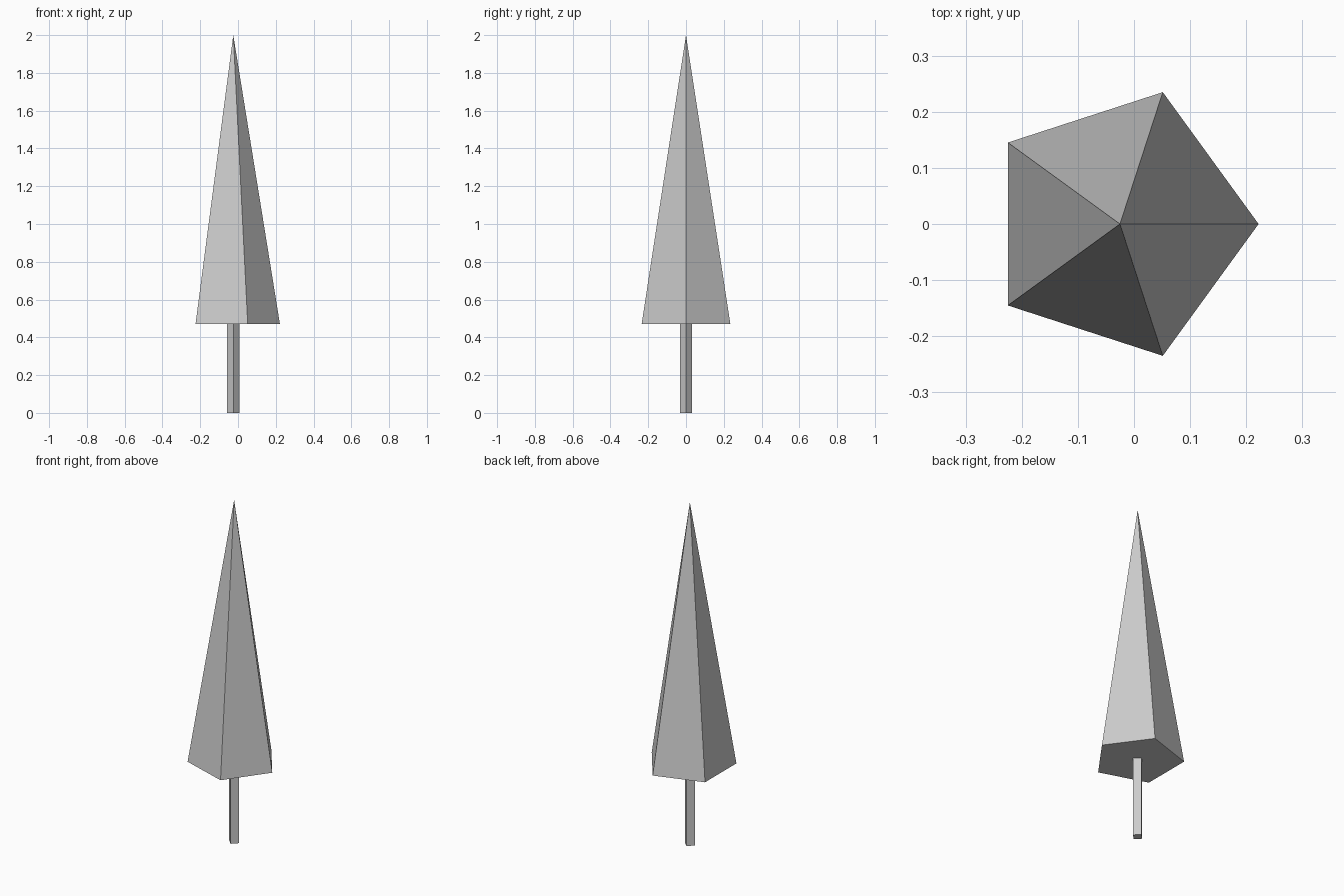
import bpy

if "Cube" in bpy.data.objects:
    bpy.data.objects.remove(bpy.data.objects["Cube"])

AXIS_X = -0.025   # the pentagon's axis sits left of its bounding-box centre
BASE_Z = 0.47
TOP_Z = 2.0


def prism(name, sides, r_bottom, r_top, z0, z1):
    """Flat-shaded prism or pyramid with its first corner pointing to +x."""
    bm = bmesh.new()
    bmesh.ops.create_cone(bm, cap_ends=True, segments=sides, radius1=r_bottom,
                          radius2=r_top, depth=z1 - z0)
    if r_top == 0:
        bmesh.ops.remove_doubles(bm, verts=bm.verts, dist=1e-5)
    # turn the corner furthest along the ring onto +x
    low = min(v.co.z for v in bm.verts)
    corner = next(v.co for v in bm.verts if abs(v.co.z - low) < 1e-5)
    angle = math.atan2(corner.y, corner.x)
    bmesh.ops.rotate(bm, verts=bm.verts, cent=(0, 0, 0),
                     matrix=Matrix.Rotation(-angle, 3, 'Z'))
    mesh = bpy.data.meshes.new(name)
    bm.to_mesh(mesh)
    bm.free()
    obj = bpy.data.objects.new(name, mesh)
    obj.location = (AXIS_X, 0, (z0 + z1) / 2)
    bpy.context.collection.objects.link(obj)
    return obj


import bmesh
import math
from mathutils import Matrix

# Slim square trunk, set cornerwise
prism("trunk", 4, 0.032, 0.032, 0.0, BASE_Z)

# Tall five-sided foliage
prism("foliage", 5, 0.247, 0.0, BASE_Z, TOP_Z)
